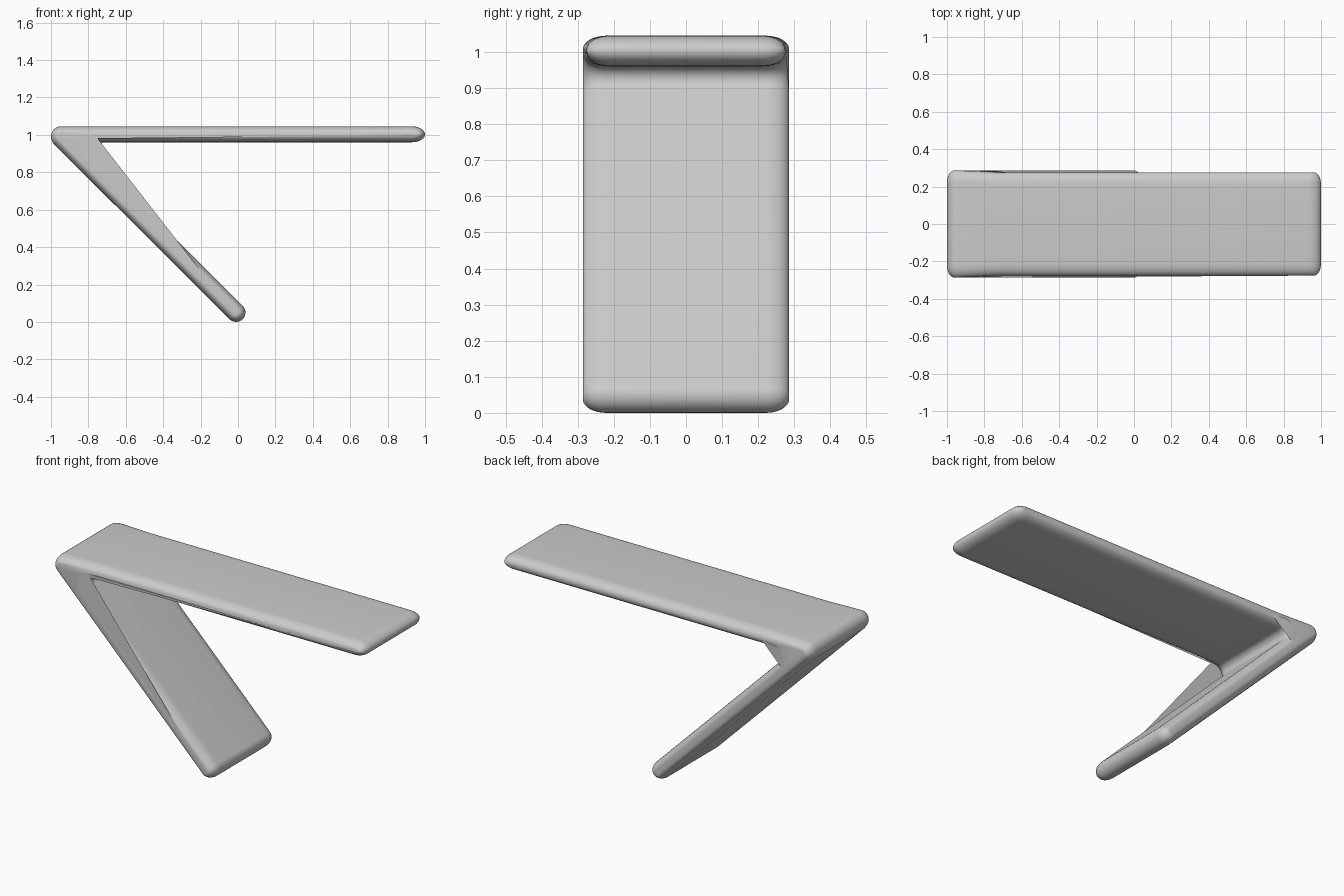
import bpy, bmesh
from math import sin, cos, radians, pi

cube = bpy.data.objects.get("Cube")
if cube:
    bpy.data.objects.remove(cube, do_unlink=True)

# One plain grey for the whole body
grey = bpy.data.materials.new("light_grey")
grey.use_nodes = True
colour = (0.6, 0.6, 0.6, 1)
grey.diffuse_color = colour
grey.node_tree.nodes["Principled BSDF"].inputs["Base Color"].default_value = colour

SLAB_HALF, LEG_HALF = 0.276, 0.286   # half widths along y
INSET, ROUND = 0.038, 0.065          # edge rounding in profile and along y

# Rounded corners: centre x, z, radius x, z, start, end, steps, sign, half width
# sign -1 shrinks convex corners when inset, +1 grows the hollow one
corners = [
    (0.93, 1.003, 0.07, 0.0425, -90, 90, 12, -1, SLAB_HALF),      # slab tip
    (-0.74, 0.99, 0.055, 0.0555, 90, 90, 0, -1, SLAB_HALF),       # top of slab
    (-0.945, 0.99, 0.055, 0.0555, 90, 225, 10, -1, LEG_HALF),     # outer bend
    (-0.0105, 0.0505, 0.0505, 0.0505, 225, 405, 12, -1, LEG_HALF),  # leg tip
    (-0.764, 0.925, 0.035, 0.0355, 225, 90, 8, 1, LEG_HALF),      # inner bend
    (-0.68, 0.925, 0.035, 0.0355, 90, 90, 0, 1, SLAB_HALF),       # slab underside
]


def profile(inset):
    """Outline points (x, z, half width), pulled inward by inset."""
    points = []
    for cx, cz, rx, rz, start, end, steps, sign, half in corners:
        for i in range(steps + 1):
            a = radians(start + (end - start) * i / max(steps, 1))
            points.append((cx + (rx + sign * inset) * cos(a),
                           cz + (rz + sign * inset) * sin(a), half))
    return points


# Loft the outline from front to back with softly rounded rims
bm = bmesh.new()
SEG = 7
angles = [i / SEG * pi / 2 for i in range(SEG + 1)]
sections = [(-1, a) for a in reversed(angles)] + [(1, a) for a in angles]
rings = []
for side, a in sections:
    rings.append([bm.verts.new((x, side * (half - ROUND * (1 - sin(a))), z))
                  for x, z, half in profile(INSET * (1 - cos(a)))])
for r, s in zip(rings, rings[1:]):
    for i in range(len(r)):
        j = (i + 1) % len(r)
        bm.faces.new((r[i], r[j], s[j], s[i]))
caps = [bm.faces.new(rings[0]), bm.faces.new(rings[-1])]
bmesh.ops.triangulate(bm, faces=caps, ngon_method="EAR_CLIP")
bmesh.ops.recalc_face_normals(bm, faces=bm.faces)

mesh = bpy.data.meshes.new("folded_slab")
bm.to_mesh(mesh)
bm.free()
mesh.materials.append(grey)
body = bpy.data.objects.new("folded_slab", mesh)
bpy.context.collection.objects.link(body)
bpy.ops.object.select_all(action="DESELECT")
body.select_set(True)
bpy.context.view_layer.objects.active = body
bpy.ops.object.shade_smooth_by_angle(angle=radians(40))
